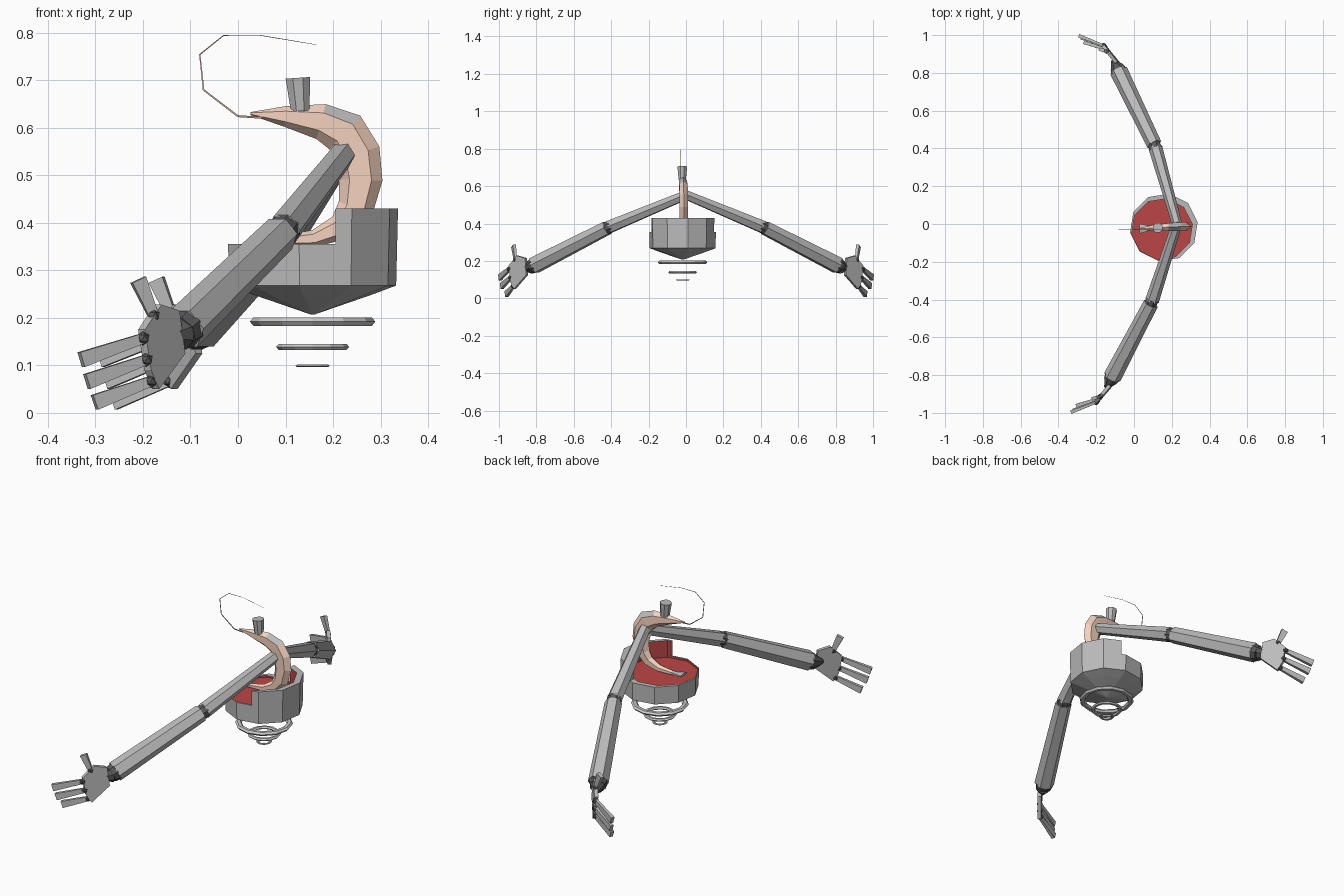
import bpy, bmesh
from math import pi, cos, sin
from mathutils import Vector, Matrix

if "Cube" in bpy.data.objects:
    bpy.data.objects.remove(bpy.data.objects["Cube"])


def material(name, rgb):
    m = bpy.data.materials.new(name)
    m.diffuse_color = (*rgb, 1)
    m.use_nodes = True
    m.node_tree.nodes["Principled BSDF"].inputs["Base Color"].default_value = m.diffuse_color
    return m


GREY = material("grey", (0.5, 0.5, 0.5))
PEACH = material("peach", (0.92, 0.65, 0.52))
RED = material("dark_red", (0.5, 0.06, 0.06))
BLACK = material("black", (0.1, 0.1, 0.1))


def finish(name, bm, *mats):
    bmesh.ops.recalc_face_normals(bm, faces=bm.faces)
    me = bpy.data.meshes.new(name)
    bm.to_mesh(me)
    bm.free()
    for m in mats:
        me.materials.append(m)
    ob = bpy.data.objects.new(name, me)
    bpy.context.collection.objects.link(ob)
    return ob


def rod(name, a, b, r1, r2, sides=6, mat=GREY, flat=1.0):
    """Tapered prism from a to b, optionally flattened sideways."""
    a, b = Vector(a), Vector(b)
    d = b - a
    m = (Matrix.Translation((a + b) / 2) @ d.to_track_quat('Z', 'Y').to_matrix().to_4x4()
         @ Matrix.Diagonal((flat, 1, 1, 1)) @ Matrix.Rotation(pi / sides, 4, 'Z'))
    bm = bmesh.new()
    bmesh.ops.create_cone(bm, cap_ends=True, segments=sides, radius1=r1, radius2=r2,
                          depth=d.length, matrix=m)
    return finish(name, bm, mat)


def loft(bm, rings, cap=True):
    """Bridge rings of points; returns the side faces per step."""
    rows = [[bm.verts.new(p) for p in ring] for ring in rings]
    n, out = len(rows[0]), []
    for r, s in zip(rows, rows[1:]):
        out.append([bm.faces.new((r[i], r[(i + 1) % n], s[(i + 1) % n], s[i])) for i in range(n)])
    if cap:
        out.append([bm.faces.new(rows[0][::-1]), bm.faces.new(rows[-1])])
    return out


# Bowl: ten-sided cup with a cone underneath and red inside
CX, CY = 0.157, -0.018
profile = [(0.004, 0.207, 0), (0.13, 0.25, 0), (0.178, 0.268, 0), (0.182, 0.43, 0),
           (0.163, 0.43, 0.009), (0.163, 0.346, 0.009)]
bm = bmesh.new()
steps = loft(bm, [[(CX - o + r * cos(2 * pi * (i + .25) / 10), CY - o + r * sin(2 * pi * (i + .25) / 10), z)
                   for i in range(10)] for r, z, o in profile])
for f in steps[4] + [steps[-1][1]]:
    f.material_index = 1
bowl = finish("bowl", bm, GREY, RED)

# Lower the front part of the rim
bpy.ops.mesh.primitive_cube_add(size=1, location=(-0.1, 0, 0.455))
cutter = bpy.context.object
cutter.name = "rim_cutter"
cutter.scale = (0.61, 1, 0.2)
cutter.hide_render = True
cutter.hide_set(True)
mod = bowl.modifiers.new("rim_step", 'BOOLEAN')
mod.operation, mod.object, mod.solver = 'DIFFERENCE', cutter, 'EXACT'
bpy.context.view_layer.update()
cut = bpy.data.meshes.new_from_object(bowl.evaluated_get(bpy.context.evaluated_depsgraph_get()))
bowl.modifiers.clear()
bowl.data = cut
bpy.data.objects.remove(cutter)

# Hover rings
for i, (r, z, t, h) in enumerate([(0.117, 0.192, 0.015, 0.7), (0.066, 0.139, 0.011, 0.65),
                                  (0.029, 0.099, 0.007, 0.45)]):
    bpy.ops.mesh.primitive_torus_add(major_segments=12, minor_segments=6, major_radius=r,
                                     minor_radius=t, location=(CX, CY, z))
    bpy.context.object.name = f"hover_ring_{i + 1}"
    bpy.context.object.scale.z = h


# Curved body: x, z, half depth, half width
def side_y(x):
    return -0.018 + 0.06 * (x - 0.15)


spine = [(0.03, 0.366, 0.006, 0.03), (0.09, 0.362, 0.011, 0.013), (0.16, 0.367, 0.018, 0.018),
         (0.215, 0.39, 0.028, 0.022), (0.247, 0.43, 0.038, 0.025), (0.258, 0.49, 0.046, 0.026),
         (0.25, 0.545, 0.05, 0.026), (0.225, 0.59, 0.048, 0.026), (0.175, 0.613, 0.038, 0.024),
         (0.10, 0.624, 0.022, 0.018), (0.026, 0.63, 0.003, 0.003)]
rings = []
for i, (x, z, h, w) in enumerate(spine):
    p, q = spine[max(i - 1, 0)], spine[min(i + 1, len(spine) - 1)]
    t = Vector((q[0] - p[0], 0, q[1] - p[1])).normalized()
    n = Vector((t.z, 0, -t.x))
    c = Vector((x, side_y(x), z))
    rings.append([c + n * h * cos(k * pi / 3) + Vector((0, w * sin(k * pi / 3), 0)) for k in range(6)])
bm = bmesh.new()
steps = loft(bm, rings)
for f in steps[0] + [steps[7][0], steps[7][5], steps[-1][0]]:
    f.material_index = 1
finish("body", bm, PEACH, GREY)

# Hat
rod("hat", (0.131, -0.02, 0.635), (0.126, -0.02, 0.705), 0.021, 0.028, 8)

# Antenna
path = [(0.05, 0.622), (0, 0.625), (-0.072, 0.68), (-0.08, 0.755), (-0.03, 0.795),
        (0.045, 0.795), (0.165, 0.775)]
for i, (p, q) in enumerate(zip(path, path[1:])):
    rod(f"antenna_{i + 1}", (p[0], -0.03, p[1]), (q[0], -0.03, q[1]),
        0.003 - 0.0004 * i, 0.0026 - 0.0004 * i, 3, PEACH)

# Arms and hands, mirrored with a slight skew
FINGERS = [((-0.2, -0.945, 0.157), (-0.33, -0.995, 0.112)),
           ((-0.193, -0.937, 0.112), (-0.318, -0.985, 0.066)),
           ((-0.183, -0.922, 0.067), (-0.302, -0.96, 0.022)),
           ((-0.178, -0.912, 0.205), (-0.21, -0.922, 0.28))]
PALM = [(-0.13, -0.855, 0.215), (-0.168, -0.9, 0.228), (-0.203, -0.943, 0.175),
        (-0.19, -0.935, 0.09), (-0.173, -0.915, 0.05), (-0.118, -0.85, 0.125)]

for side, s in (("right", 1), ("left", -1)):
    def P(p):
        return Vector((p[0] if s > 0 else p[0] - 0.042 * p[1], s * p[1], p[2]))

    shoulder, elbow, wrist = P((0.228, 0.0, 0.553)), P((0.093, -0.415, 0.38)), P((-0.115, -0.81, 0.177))
    u, f = (elbow - shoulder).normalized(), (wrist - elbow).normalized()
    rod(side + "_upper_arm", shoulder, elbow - u * 0.01, 0.027, 0.037)
    rod(side + "_elbow", elbow - u * 0.02, elbow + f * 0.018, 0.035, 0.035, 8, BLACK)
    rod(side + "_forearm", elbow + f * 0.008, wrist, 0.04, 0.048)
    rod(side + "_wrist", wrist - f * 0.005, wrist + f * 0.022, 0.045, 0.038, 8, BLACK)
    rod(side + "_wrist_tip", wrist + f * 0.022, P((-0.148, -0.868, 0.16)), 0.038, 0.012, 8, BLACK)
    off = Vector((0.8, -0.6 * s, 0)) * 0.009
    bm = bmesh.new()
    loft(bm, [[P(p) - off for p in PALM], [P(p) + off for p in PALM]])
    finish(side + "_palm", bm, GREY)
    for i, (a, b) in enumerate(FINGERS):
        a, b = P(a), P(b)
        rod(f"{side}_finger_{i + 1}", a, b, 0.015, 0.023, 4, GREY, 0.55)
        bm = bmesh.new()
        bmesh.ops.create_icosphere(bm, subdivisions=1, radius=0.015, matrix=Matrix.Translation(a))
        finish(f"{side}_knuckle_{i + 1}", bm, BLACK)
